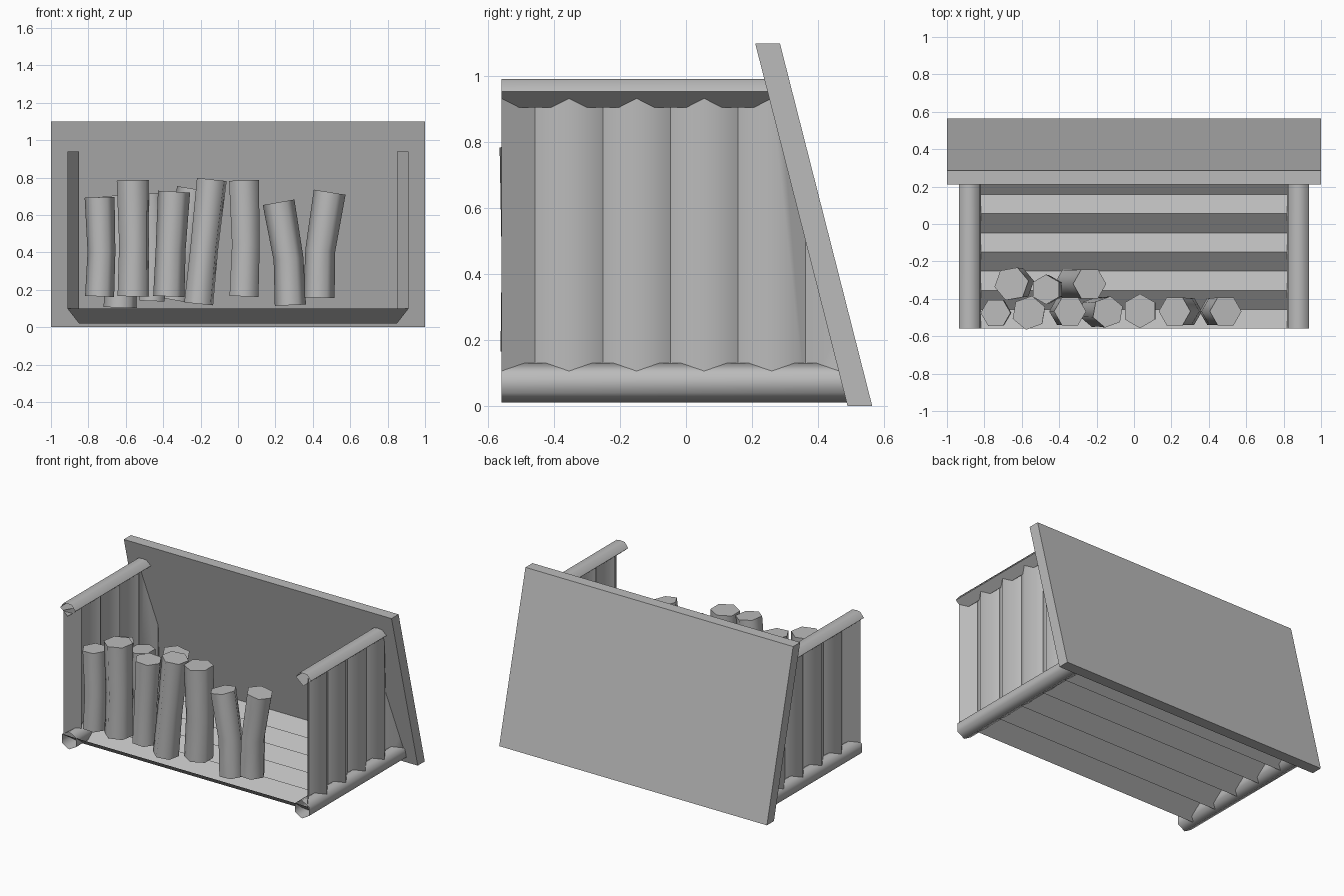
import bpy, bmesh
from math import cos, sin, pi, radians
from mathutils import Vector

cube = bpy.data.objects.get("Cube")
if cube:
    bpy.data.objects.remove(cube)

GREY = (0.5, 0.5, 0.5, 1)
mat = bpy.data.materials.new("plain_grey")
mat.use_nodes = True
mat.diffuse_color = GREY
mat.node_tree.nodes["Principled BSDF"].inputs["Base Color"].default_value = GREY

FRONT = -0.56
SLOPE = 0.2545          # backward lean of the back panel


def finish(bm, name, clip=False, smooth=True):
    """Turn a bmesh into an object, optionally trimmed inside the back panel."""
    if clip:
        bmesh.ops.bisect_plane(bm, geom=bm.verts[:] + bm.edges[:] + bm.faces[:],
                               plane_co=(0, 0.525, 0), plane_no=(0, 1, SLOPE),
                               clear_outer=True)
    mesh = bpy.data.meshes.new(name)
    bm.to_mesh(mesh)
    bm.free()
    mesh.materials.append(mat)
    obj = bpy.data.objects.new(name, mesh)
    bpy.context.collection.objects.link(obj)
    if smooth:
        bpy.ops.object.select_all(action="DESELECT")
        obj.select_set(True)
        bpy.context.view_layer.objects.active = obj
        bpy.ops.object.shade_smooth_by_angle(angle=radians(75))
    return obj


def loft(bm, rings, closed):
    """Skin a list of equal-length point rings."""
    rows = [[bm.verts.new(p) for p in ring] for ring in rings]
    for a, b in zip(rows, rows[1:]):
        n = len(a)
        for i in range(n if closed else n - 1):
            j = (i + 1) % n
            bm.faces.new((a[i], a[j], b[j], b[i]))
    return rows


# Leaning back panel
bm = bmesh.new()
side = [(0.49, 0), (0.565, 0), (0.285, 1.1), (0.21, 1.1)]
ends = loft(bm, [[(x, y, z) for y, z in side] for x in (-1, 1)], True)
for end in ends:
    bm.faces.new(end)
bmesh.ops.recalc_face_normals(bm, faces=bm.faces[:])
finish(bm, "back_panel", smooth=False)


# Ridged floor and side walls, one thin folded strip per log
def u_section(y, ridge):
    x, z = (0.912, 0.10) if ridge else (0.85, 0.02)
    return [(-x, y, 0.94), (-x, y, z), (x, y, z), (x, y, 0.94)]


bm = bmesh.new()
PITCH = 0.205
for k in range(6):
    mid = FRONT + k * PITCH
    strip = [u_section(mid, True), u_section(mid + PITCH / 2, False)]
    if k:
        strip.insert(0, u_section(mid - PITCH / 2, False))
    loft(bm, strip, False)
bmesh.ops.recalc_face_normals(bm, faces=bm.faces[:])
finish(bm, "log_walls_and_floor", clip=True)


# Open-ended rails along the tops and bottoms of the walls
def rail(name, section, x):
    bm = bmesh.new()
    loft(bm, [[(x + dx, y, z) for dx, z in section] for y in (FRONT, 0.7)], True)
    bmesh.ops.recalc_face_normals(bm, faces=bm.faces[:])
    finish(bm, name, clip=True)


low = [(0.06 * sin(i * pi / 3), 0.07 + 0.06 * cos(i * pi / 3)) for i in range(6)]
high = [(0, 0.906), (0.0565, 0.954), (0.03, 0.988), (0, 0.992),
        (-0.03, 0.988), (-0.0565, 0.954)]
for label, s in (("left", 1), ("right", -1)):
    rail("bottom_rail_" + label, low, s * 0.87)
    rail("top_rail_" + label, high, s * 0.88)


# Upright bent logs: x at bottom, bend and top, y, z at bottom and top, radius, turn
LOGS = [
    (-0.74, -0.73, -0.74, -0.475, 0.165, 0.695, 0.08, 0),
    (-0.56, -0.555, -0.562, -0.475, 0.165, 0.785, 0.092, 20),
    (-0.37, -0.36, -0.342, -0.467, 0.165, 0.725, 0.086, 0),
    (-0.21, -0.18, -0.14, -0.47, 0.125, 0.79, 0.085, 20),
    (0.032, 0.042, 0.032, -0.465, 0.165, 0.785, 0.092, 30),
    (0.28, 0.27, 0.217, -0.467, 0.118, 0.668, 0.086, 0),
    (0.433, 0.44, 0.49, -0.467, 0.158, 0.722, 0.086, 0),
    (-0.63, -0.62, -0.655, -0.32, 0.105, 0.705, 0.093, 10),
    (-0.46, -0.45, -0.47, -0.35, 0.14, 0.715, 0.08, 30),
    (-0.34, -0.29, -0.237, -0.32, 0.145, 0.74, 0.09, 0),
]
for n, (x0, x1, x2, y, z0, z2, r, turn) in enumerate(LOGS):
    bm = bmesh.new()
    path = [Vector((x0, y, z0)), Vector((x1, y, z0 + (z2 - z0) * 0.45)),
            Vector((x2, y, z2))]
    aims = [path[1] - path[0], path[2] - path[0], path[2] - path[1]]
    rings = []
    for p, aim, size in zip(path, aims, (0.97, 0.93, 1)):
        across = Vector((0, 1, 0)).cross(aim).normalized()
        ring = []
        for i in range(6):
            a = radians(turn) + i * pi / 3
            ring.append(p + r * size * (across * cos(a) + Vector((0, 1, 0)) * sin(a)))
        rings.append(ring)
    rows = loft(bm, rings, True)
    bm.faces.new(rows[0])
    bm.faces.new(rows[-1])
    bmesh.ops.recalc_face_normals(bm, faces=bm.faces[:])
    finish(bm, f"upright_log_{n + 1}")
